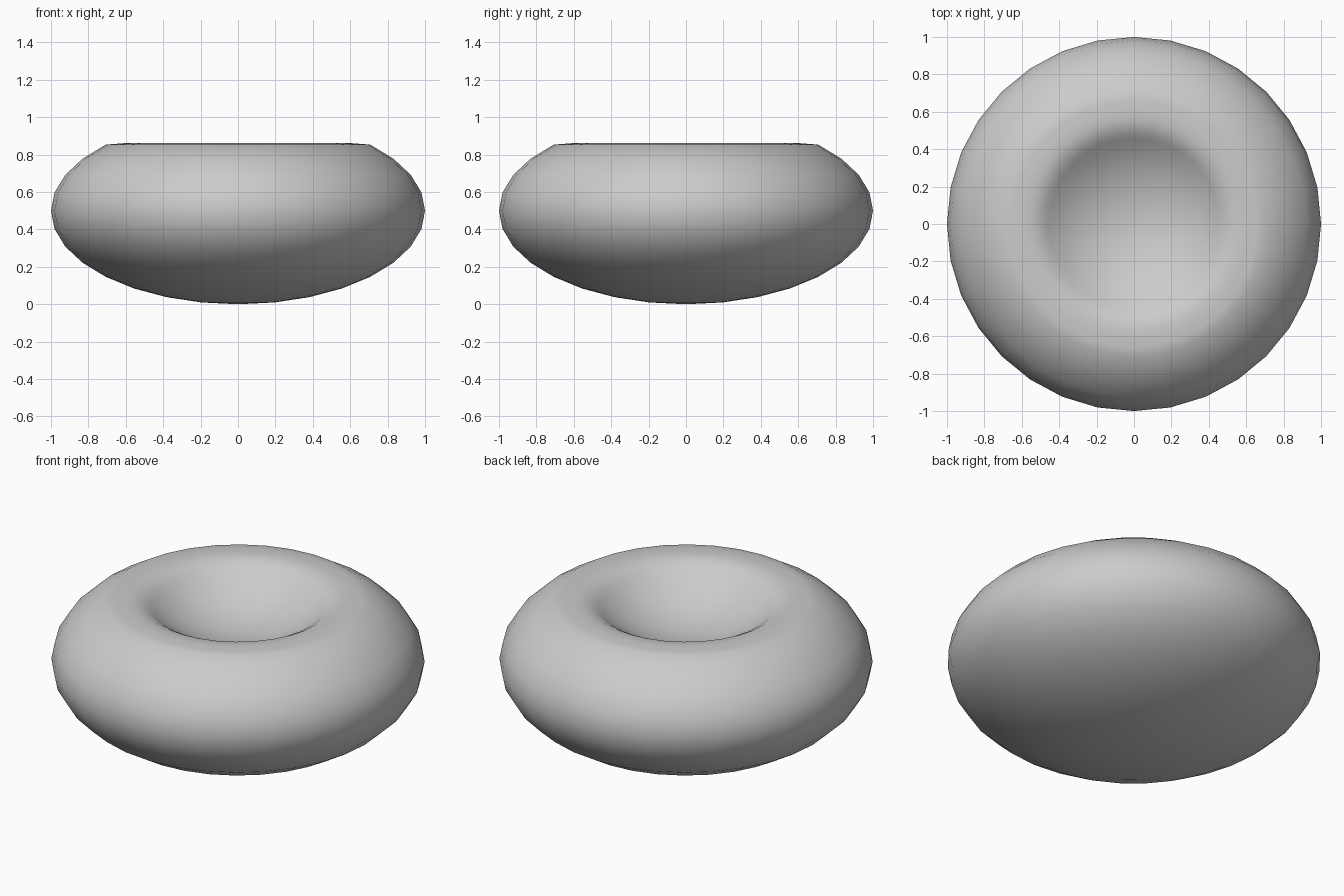
import bpy, bmesh, math

if "Cube" in bpy.data.objects:
    bpy.data.objects.remove(bpy.data.objects["Cube"])

SEGMENTS = 32

# Squashed-sphere outside, from the bottom pole up to the rim
profile = [(math.sin(a), 0.5 - 0.5 * math.cos(a))
           for a in (math.pi * i / 16 for i in range(13))]

# Flattened rim rolling over into the dish
profile += [(0.66, 0.857), (0.61, 0.861), (0.56, 0.859), (0.52, 0.85),
            (0.48, 0.829), (0.455, 0.81)]

# Shallow spherical dish, down to its centre
edge_r, edge_z = profile[-1]
R = 0.73
centre_z = edge_z + math.sqrt(R * R - edge_r * edge_r)
for i in range(7, -1, -1):
    r = edge_r * i / 8
    profile.append((r, centre_z - math.sqrt(R * R - r * r)))

# Revolve the profile around z
bm = bmesh.new()
verts = [bm.verts.new((r, 0, z)) for r, z in profile]
edges = [bm.edges.new(p) for p in zip(verts, verts[1:])]
bmesh.ops.spin(bm, geom=verts + edges, axis=(0, 0, 1), cent=(0, 0, 0),
               angle=math.tau, steps=SEGMENTS, use_duplicate=False)
bmesh.ops.remove_doubles(bm, verts=bm.verts, dist=0.0005)
bmesh.ops.recalc_face_normals(bm, faces=bm.faces)
for f in bm.faces:
    f.smooth = True

mesh = bpy.data.meshes.new("dished_cushion")
bm.to_mesh(mesh)
bm.free()
body = bpy.data.objects.new("dished_cushion", mesh)
bpy.context.collection.objects.link(body)
